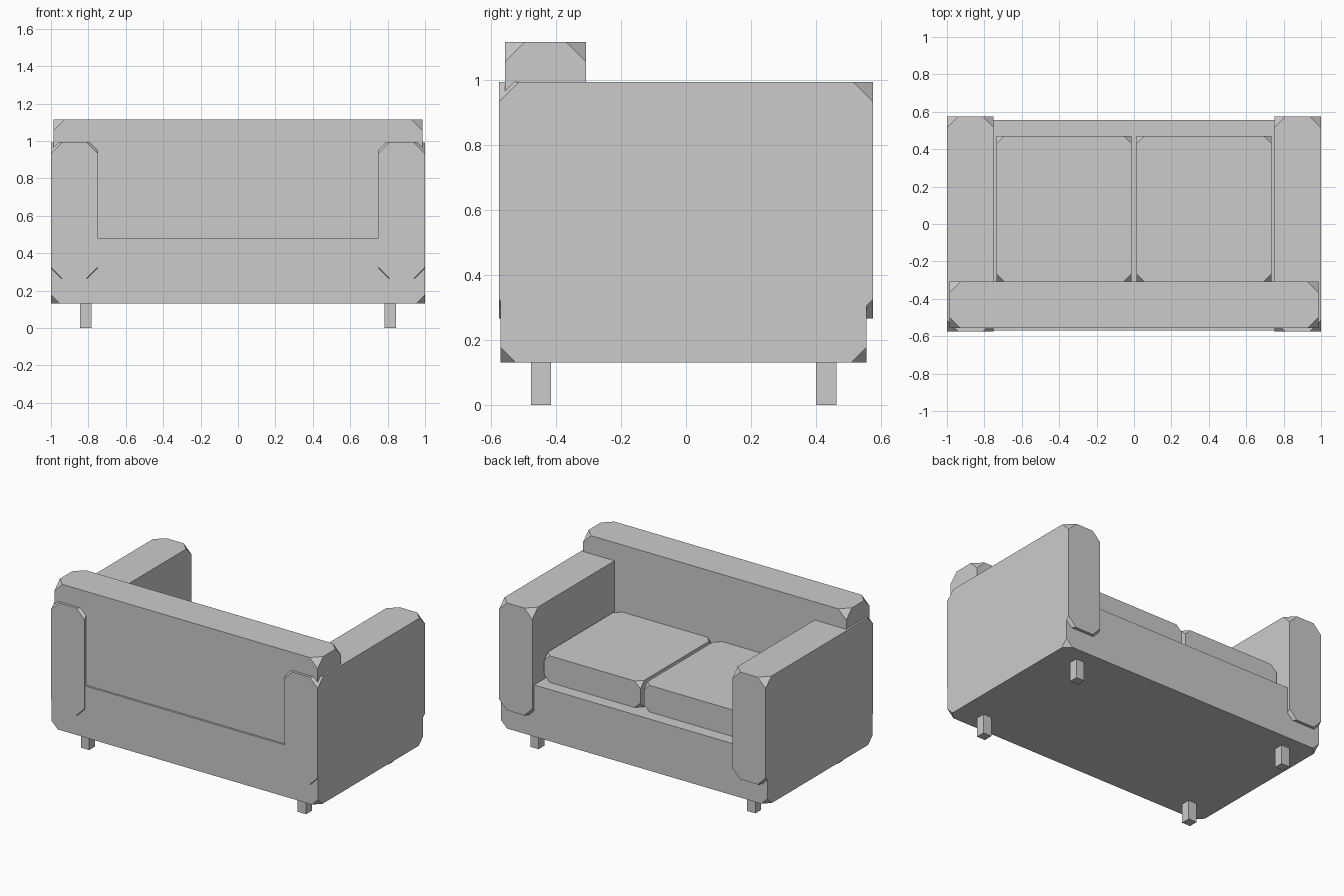
import bpy, bmesh
from mathutils import Vector

if "Cube" in bpy.data.objects:
    bpy.data.objects.remove(bpy.data.objects["Cube"])


def block(name, x, y, z, cut=0.0):
    """Box from min/max ranges with its eight corners cut off flat."""
    bm = bmesh.new()
    bmesh.ops.create_cube(bm, size=1)
    for v in bm.verts:
        v.co = Vector(r[0] if c < 0 else r[1] for c, r in zip(v.co, (x, y, z)))
    if cut:
        bmesh.ops.bevel(bm, geom=bm.verts[:], offset=cut, offset_type='OFFSET',
                        segments=1, profile=0.5, affect='VERTICES')
    bmesh.ops.recalc_face_normals(bm, faces=bm.faces[:])
    mesh = bpy.data.meshes.new(name)
    bm.to_mesh(mesh)
    bm.free()
    obj = bpy.data.objects.new(name, mesh)
    bpy.context.collection.objects.link(obj)
    return obj


def pair(name, x, y, z, cut=0.0):
    """Right-hand block and its mirror image."""
    block("right_" + name, x, y, z, cut)
    block("left_" + name, (-x[1], -x[0]), y, z, cut)


# Base and backrest
block("base", (-1, 1), (-0.57, 0.555), (0.13, 0.48), 0.047)
block("backrest", (-0.987, 0.987), (-0.557, -0.307), (0.42, 1.115), 0.06)

# Arms and seat cushions
pair("arm", (0.75, 1), (-0.575, 0.575), (0.265, 0.992), 0.06)
pair("seat_cushion", (0.013, 0.735), (-0.307, 0.47), (0.48, 0.66), 0.042)

# Legs
pair("back_leg", (0.782, 0.844), (-0.477, -0.415), (0, 0.14))
pair("front_leg", (0.782, 0.844), (0.4, 0.462), (0, 0.14))
